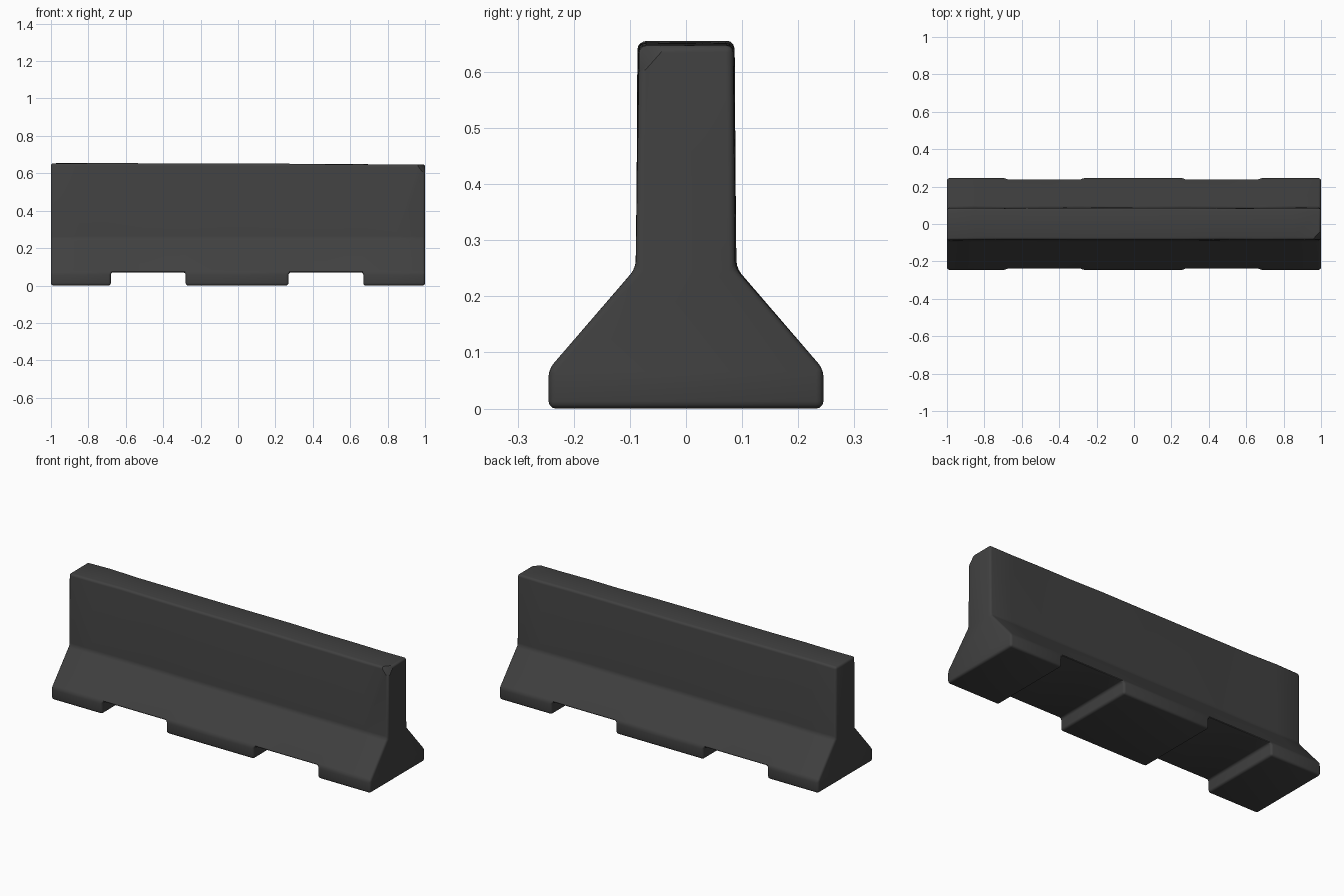
import bpy, bmesh, random
from mathutils import Vector

random.seed(4)
cube = bpy.data.objects.get("Cube")
if cube:
    bpy.data.objects.remove(cube, do_unlink=True)

# Dark concrete material
concrete = bpy.data.materials.new("dark_concrete")
concrete.use_nodes = True
colour = (0.052, 0.052, 0.052, 1)
concrete.diffuse_color = colour
shader = concrete.node_tree.nodes["Principled BSDF"]
shader.inputs["Base Color"].default_value = colour
shader.inputs["Roughness"].default_value = 0.9

NOTCH_TOP = 0.07
half_profile = [(0.245, NOTCH_TOP), (0.088, 0.25), (0.085, 0.655)]
profile = half_profile + [(-y, z) for y, z in reversed(half_profile)]
stations = [-1, -0.85, -0.68, -0.48, -0.28, 0, 0.27, 0.47, 0.67, 0.85, 1]
feet = [(-1, -0.68), (-0.28, 0.27), (0.67, 1)]


def wear():
    return random.uniform(-0.002, 0.002)


# Barrier body: the cross-section lofted along its length, slightly uneven
bm = bmesh.new()
rings = []
for x in stations:
    ring = []
    for y, z in profile:
        top = z > 0.6
        dz = wear() - 0.004 * (x + 1) if top else 0
        dy = wear() if z > 0.2 else 0
        ring.append(bm.verts.new((x, y + dy, z + dz)))
    rings.append(ring)
bottoms = []
count = len(profile)
for a, b in zip(rings, rings[1:]):
    for i in range(count):
        j = (i + 1) % count
        face = bm.faces.new((a[i], a[j], b[j], b[i]))
        if i == count - 1:
            bottoms.append(face)
bm.faces.new(rings[0])
bm.faces.new(rings[-1])
bmesh.ops.recalc_face_normals(bm, faces=bm.faces)

# Feet: pull the underside down between the forklift slots
for x0, x1 in feet:
    under = [f for f in bottoms if f.is_valid
             and x0 < f.calc_center_median().x < x1]
    made = bmesh.ops.extrude_face_region(bm, geom=under)["geom"]
    bmesh.ops.delete(bm, geom=[f for f in under if f.is_valid], context="FACES")
    for v in made:
        if isinstance(v, bmesh.types.BMVert):
            v.co.z = 0
bmesh.ops.recalc_face_normals(bm, faces=bm.faces)

# Rounded, worn edges
sharp = [e for e in bm.edges if e.is_manifold and e.calc_face_angle() > 0.4]
bmesh.ops.bevel(bm, geom=sharp, offset=0.013, offset_type="OFFSET", segments=3,
                profile=0.5, affect="EDGES", clamp_overlap=True)

# Chipped top corner
cut = bmesh.ops.bisect_plane(
    bm, geom=bm.verts[:] + bm.edges[:] + bm.faces[:],
    plane_co=Vector((0.985, -0.07, 0.625)),
    plane_no=Vector((1, -0.9, 0.8)), clear_outer=True)
rim = [e for e in cut["geom_cut"] if isinstance(e, bmesh.types.BMEdge)]
bmesh.ops.holes_fill(bm, edges=rim, sides=0)
bmesh.ops.recalc_face_normals(bm, faces=bm.faces)

mesh = bpy.data.meshes.new("concrete_barrier")
bm.to_mesh(mesh)
bm.free()
mesh.materials.append(concrete)
barrier = bpy.data.objects.new("concrete_barrier", mesh)
bpy.context.collection.objects.link(barrier)

# Soft shading with crisp corners
bpy.ops.object.select_all(action="DESELECT")
barrier.select_set(True)
bpy.context.view_layer.objects.active = barrier
bpy.ops.object.shade_smooth_by_angle(angle=0.65)
